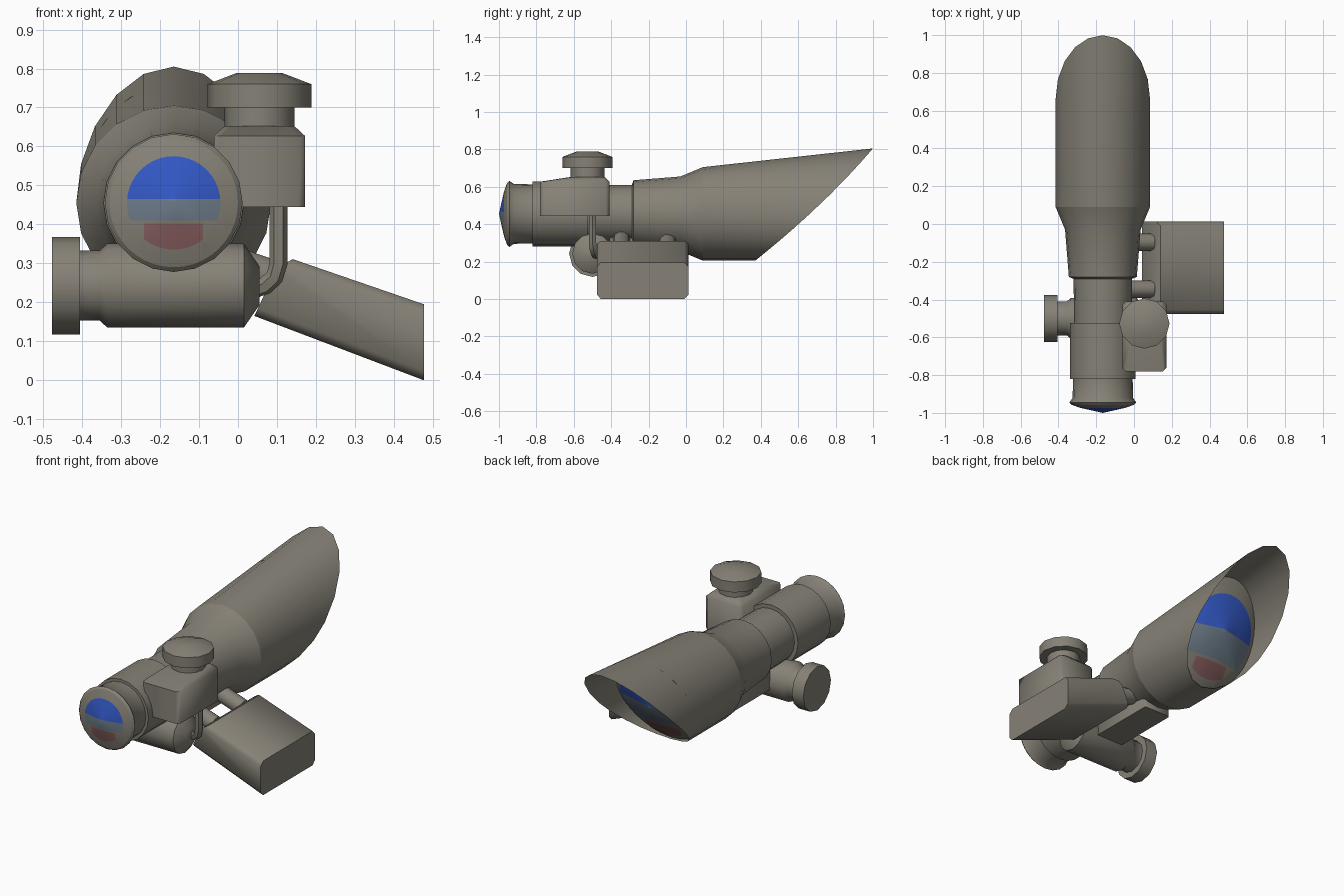
import bpy, bmesh, math
from mathutils import Vector, Matrix

if "Cube" in bpy.data.objects:
    bpy.data.objects.remove(bpy.data.objects["Cube"])

CX, CZ = -0.165, 0.455          # optical axis of the main tube


def material(name, rgb):
    m = bpy.data.materials.new(name)
    m.diffuse_color = (*rgb, 1)
    m.use_nodes = True
    m.node_tree.nodes["Principled BSDF"].inputs["Base Color"].default_value = m.diffuse_color
    return m


GREY = material("metal grey", (0.238, 0.221, 0.183))
BLUE = material("glass blue", (0.033, 0.098, 0.56))
PALE = material("glass pale blue", (0.152, 0.20, 0.25))
RED = material("glass red", (0.25, 0.115, 0.115))


def finish(name, bm, mats=(GREY,), angle=50, recalc=True):
    if recalc:
        bmesh.ops.recalc_face_normals(bm, faces=bm.faces)
    for f in bm.faces:
        f.smooth = True
    me = bpy.data.meshes.new(name)
    bm.to_mesh(me)
    bm.free()
    me.set_sharp_from_angle(angle=math.radians(angle))
    for m in mats:
        me.materials.append(m)
    ob = bpy.data.objects.new(name, me)
    bpy.context.collection.objects.link(ob)
    return ob


def skin(bm, rings):
    """Bridge successive closed rings of points with quads."""
    vs = [[bm.verts.new(p) for p in r] for r in rings]
    n = len(vs[0])
    for a, b in zip(vs, vs[1:]):
        for i in range(n):
            j = (i + 1) % n
            bm.faces.new((a[i], a[j], b[j], b[i]))
    return vs


def lathe(name, profile, origin, axis, sides=12, caps=True):
    """Turn (distance along axis, radius) pairs around an axis."""
    mat = Matrix.Translation(origin) @ Vector(axis).to_track_quat('Z', 'Y').to_matrix().to_4x4()
    rings = [[mat @ Vector((r * math.cos(2 * math.pi * i / sides),
                            r * math.sin(2 * math.pi * i / sides), t))
              for i in range(sides)] for t, r in profile]
    bm = bmesh.new()
    vs = skin(bm, rings)
    if caps:
        bm.faces.new(vs[0])
        bm.faces.new(vs[-1])
    return finish(name, bm)


def hood_point(a, y0, slope, bulge=0, scale=1):
    """Point of the hood wall on the slanted, slightly bulging cut above (y0, 0.205)."""
    s, z = math.sin(a), CZ
    for _ in range(40):
        y = y0 + slope * (z - 0.205) + bulge * (1 - ((z - .503) / .298) ** 2)
        k = 1 + 0.4 * (y - 0.09) / 0.91 if s > 0 else 1
        z = CZ + 0.25 * s * k * scale
    return Vector((CX + 0.25 * scale * math.cos(a), y, z))


def lens(name, rings, centre, R, facing, red_top, red_width):
    """Glass disc, cut into blue, pale and red fields inside radius R."""
    bm = bmesh.new()
    vs = skin(bm, rings)
    c, n = bm.verts.new(centre), len(rings[0])
    for i in range(n):
        bm.faces.new((vs[-1][i], vs[-1][(i + 1) % n], c))
    cuts = [((0, 0, 1), (0, 0, CZ + h * R)) for h in (0.08, red_top + .06, red_top)]
    cuts += [((1, 0, 0), (CX + w * R, 0, 0)) for w in (-red_width, red_width)]
    for no, co in cuts:
        bmesh.ops.bisect_plane(bm, geom=bm.verts[:] + bm.edges[:] + bm.faces[:],
                               plane_co=co, plane_no=no, dist=1e-5)
    bmesh.ops.recalc_face_normals(bm, faces=bm.faces)
    if sum(f.normal.y for f in bm.faces) * facing < 0:
        bmesh.ops.reverse_faces(bm, faces=bm.faces[:])
    for f in bm.faces:
        p = f.calc_center_median()
        x, z = (p.x - CX) / R, (p.z - CZ) / R
        if x * x + z * z < 1:
            if z > 0.08:
                f.material_index = 1
            elif z > red_top + .06:
                f.material_index = 2
            elif z < red_top and abs(x) < red_width:
                f.material_index = 3
    finish(name, bm, (GREY, BLUE, PALE, RED), recalc=False)


# main tube, from eyepiece rim to the start of the hood
lathe("main_tube", [(-.957, .165), (-.945, .177), (-.92, .16), (-.82, .158), (-.82, .174),
                    (-.525, .174), (-.525, .152), (-.29, .155), (-.28, .18), (-.03, .20),
                    (.09, .25)], (CX, 0, CZ), (0, 1, 0), 20, caps=False)

# slanted sun hood
angles20 = [2 * math.pi * i / 20 for i in range(20)]
bm = bmesh.new()
skin(bm, [[Vector((CX + .25 * math.cos(a), .09, CZ + .25 * math.sin(a))) for a in angles20],
          [hood_point(a, .37, 1.05, .03) for a in angles20]])
finish("lens_hood", bm)

# eyepiece glass (shallow cone) and front glass (tilted, domed, inside the hood)
angles = [2 * math.pi * i / 40 for i in range(40)]
lens("eyepiece_glass",
     [[Vector((CX + r * math.cos(a), y, CZ + r * math.sin(a))) for a in angles]
      for y, r in ((-.957, .165), (-.973, .12))], (CX, -1, CZ), .12, -1, -.44, .63)
R, Y0, SL = .212, .355, .52
inner = [Vector((CX + R * math.cos(a), Y0 + .027 + SL * (CZ + R * math.sin(a) - .205),
                 CZ + R * math.sin(a))) for a in angles]
lens("front_glass", [[hood_point(a, Y0, SL, 0, .985) for a in angles], inner],
     (CX, Y0 + .085 + SL * (CZ - .205), CZ), R, 1, -.62, .5)


# turret housing: box with a sloped roof
def rect(x0, x1, y0, y1, z, c=.018):
    return [Vector(p) for p in ((x0 + c, y0, z), (x1 - c, y0, z), (x1, y0 + c, z), (x1, y1 - c, z),
                                (x1 - c, y1, z), (x0 + c, y1, z), (x0, y1 - c, z), (x0, y0 + c, z))]


def box(name, layers):
    bm = bmesh.new()
    vs = skin(bm, layers)
    bm.faces.new(vs[0])
    bm.faces.new(vs[-1])
    finish(name, bm)


box("turret_housing", [rect(-.062, .172, -.78, -.41, .445), rect(-.062, .172, -.78, -.41, .627),
                       rect(-.035, .145, -.62, -.435, .652)])

# mounting rail under the tube
box("mounting_rail", [rect(-.25, -.08, -.41, 0, z, .008) for z in (.215, .36)])

# top knob and side knob
lathe("top_knob", [(.62, .09), (.70, .09), (.70, .133), (.76, .133), (.788, .06)],
      (.055, -.527, 0), (0, 0, 1), 12)
lathe("side_knob", [(-.055, .05), (-.015, .108), (.335, .108), (.355, .09), (.405, .09),
                    (.405, .125), (.477, .125)], (0, -.5, .243), (-1, 0, 0), 12)

# tilted side box, long edges bevelled
profile = [(.042, .165), (.098, .285), (.14, .311), (.477, .195), (.477, 0)]
bm = bmesh.new()
vs = skin(bm, [[Vector((x, y, z)) for x, z in profile] for y in (-.477, .013)])
bm.faces.new(vs[0])
bm.faces.new(vs[-1])
long_edges = [e for e in bm.edges if abs(e.verts[0].co.x - e.verts[1].co.x) > .3]
bmesh.ops.bevel(bm, geom=long_edges, offset=.022, segments=1, affect='EDGES')
finish("side_box", bm)

# struts holding the side box
for i, y in enumerate((-.345, -.097)):
    lathe(f"box_strut_{i + 1}", [(0, .046), (.24, .046)], (-.13, y, .34), (.945, 0, -.325), 10)

# cable from the turret to the side knob body
cu = bpy.data.curves.new("cable", 'CURVE')
cu.dimensions = '3D'
cu.bevel_depth = .023
cu.bevel_resolution = 1
cu.use_fill_caps = True
pts = [(.104, -.5, .47), (.104, -.5, .30), (.094, -.495, .265), (.07, -.485, .243), (.02, -.475, .225)]
sp = cu.splines.new('POLY')
sp.points.add(len(pts) - 1)
for p, co in zip(sp.points, pts):
    p.co = (*co, 1)
tmp = bpy.data.objects.new("cable_path", cu)
bpy.context.collection.objects.link(tmp)
bm = bmesh.new()
bm.from_mesh(bpy.data.meshes.new_from_object(tmp.evaluated_get(bpy.context.evaluated_depsgraph_get())))
bpy.data.objects.remove(tmp)
finish("cable", bm)
